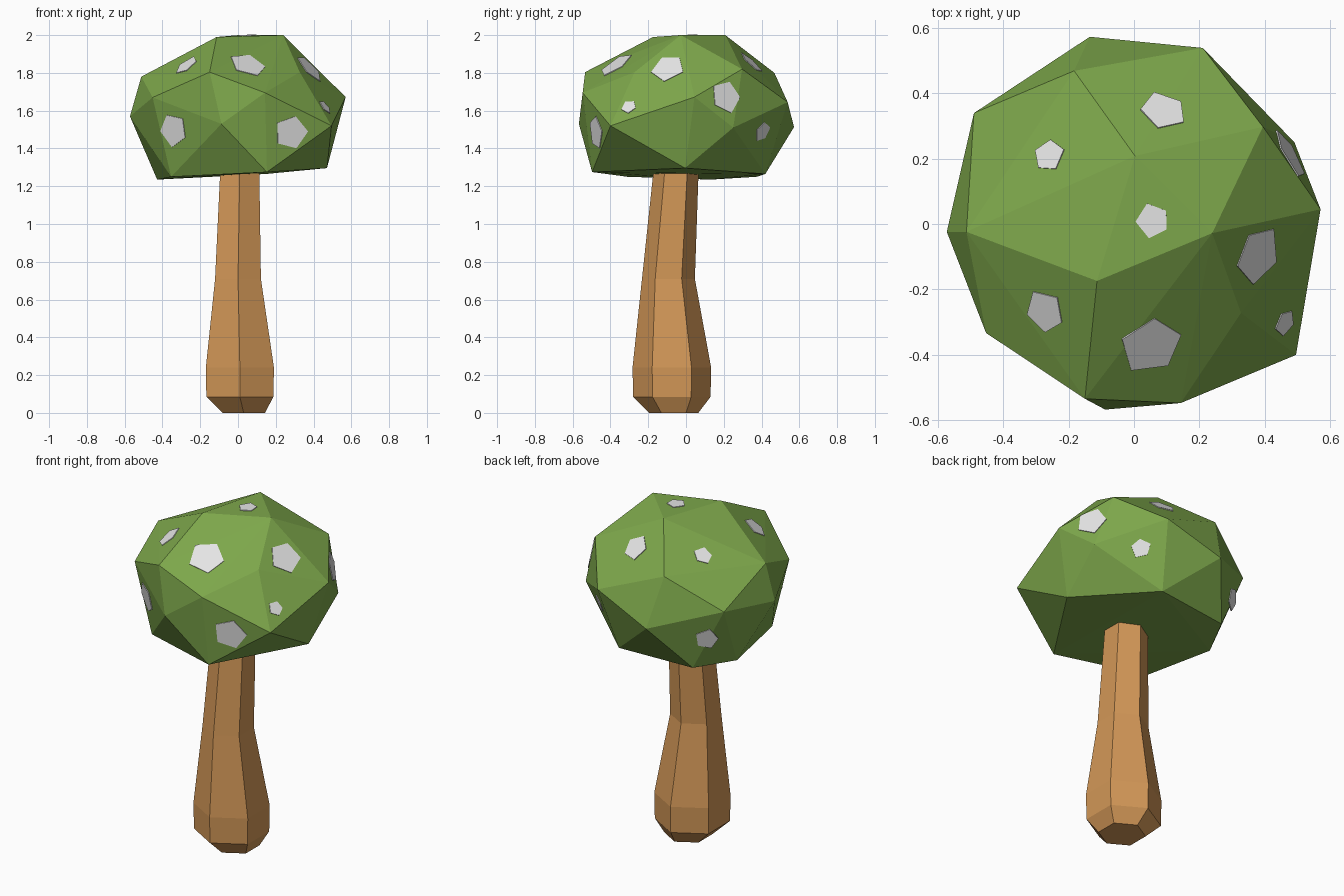
import bpy, bmesh, math, random
from mathutils import Vector
from mathutils.bvhtree import BVHTree

if "Cube" in bpy.data.objects:
    bpy.data.objects.remove(bpy.data.objects["Cube"])

random.seed(4)


def material(name, color):
    m = bpy.data.materials.new(name)
    m.diffuse_color = (*color, 1)
    m.use_nodes = True
    m.node_tree.nodes["Principled BSDF"].inputs["Base Color"].default_value = m.diffuse_color
    return m


GREEN = material("leaf green", (0.205, 0.385, 0.07))
BROWN = material("wood brown", (0.645, 0.31, 0.095))
PALE = material("pale spot", (0.78, 0.78, 0.78))


def make_object(name, bm, mat):
    bmesh.ops.recalc_face_normals(bm, faces=bm.faces)
    me = bpy.data.meshes.new(name)
    bm.to_mesh(me)
    me.materials.append(mat)
    ob = bpy.data.objects.new(name, me)
    bpy.context.collection.objects.link(ob)
    return ob


# Trunk: hexagonal rings (x, y, z, radius), swollen at the foot and bent
rings = [(0.03, -0.065, 0.0, 0.13), (0.01, -0.075, 0.085, 0.205),
         (0.01, -0.075, 0.24, 0.208), (0.0, -0.093, 0.71, 0.14),
         (0.01, -0.05, 1.32, 0.118)]
bm = bmesh.new()
loops = []
for x, y, z, r in rings:
    loops.append([bm.verts.new((x + r * math.cos(math.radians(60 * i - 90)),
                                y + r * math.sin(math.radians(60 * i - 90)), z))
                  for i in range(6)])
for a, b in zip(loops, loops[1:]):
    for i in range(6):
        j = (i + 1) % 6
        bm.faces.new((a[i], a[j], b[j], b[i]))
bm.faces.new(loops[0])
bm.faces.new(loops[-1])
make_object("trunk", bm, BROWN)

# Cap: faceted boulder, the hull of its corner points
corners = [
    # top
    (-0.113, -0.174, 1.99), (0.239, -0.028, 2.0), (0.003, 0.208, 2.0),
    # shoulder
    (-0.15, -0.534, 1.804), (0.327, -0.272, 1.804), (0.394, 0.297, 1.82),
    (-0.183, 0.468, 1.80), (-0.512, -0.024, 1.78),
    # widest belt
    (0.143, -0.547, 1.695), (0.495, -0.40, 1.52), (0.57, 0.045, 1.672),
    (0.49, 0.25, 1.51), (0.21, 0.538, 1.645), (-0.135, 0.572, 1.513),
    (-0.489, 0.339, 1.62), (-0.572, -0.024, 1.57), (-0.452, -0.333, 1.67),
    (-0.088, -0.567, 1.53),
    # underside
    (0.153, -0.497, 1.275), (-0.354, -0.31, 1.25), (0.471, -0.005, 1.296),
    (0.15, 0.42, 1.265), (-0.307, 0.374, 1.25), (-0.428, 0.13, 1.235)]
bm = bmesh.new()
for c in corners:
    bm.verts.new(c)
hull = bmesh.ops.convex_hull(bm, input=bm.verts)
bmesh.ops.delete(bm, geom=list({g for g in hull["geom_interior"]
                                if isinstance(g, bmesh.types.BMVert)}), context='VERTS')
bmesh.ops.recalc_face_normals(bm, faces=bm.faces)
tree = BVHTree.FromBMesh(bm)
make_object("cap", bm, GREEN)

# Spots: (ray start, ray direction, radius), laid flat on the facet they hit
down, back, left = (0, 0, -1), (0, 1, 0), (-1, 0, 0)
spots = [
    ((0.09, 0.345, 3), down, 0.08), ((-0.26, 0.21, 3), down, 0.053),
    ((0.06, 0.01, 3), down, 0.053), ((0.375, -0.095, 3), down, 0.092),
    ((0.46, -0.30, 3), down, 0.044), ((-0.27, -0.27, 3), down, 0.07),
    ((0.055, -0.37, 3), down, 0.098),
    ((-0.34, -3, 1.50), back, 0.093), ((0.28, -3, 1.485), back, 0.095),
    ((3, 0.21, 1.675), left, 0.092), ((3, 0.405, 1.49), left, 0.055),
    ((-1.6, 1.5, 1.44), (1.2, -1.13, 0), 0.068)]
bm = bmesh.new()
for start, direction, r in spots:
    hit, n, _, _ = tree.ray_cast(Vector(start), Vector(direction).normalized())
    if hit is None:
        continue
    side = Vector((0, 0, 1)).cross(n).normalized()
    up = n.cross(side)
    turn = random.uniform(0, 1.2)
    vs = []
    for i in range(5):
        a = turn + i * math.tau / 5
        p = hit + n * 0.004 + r * random.uniform(0.88, 1.08) * (math.cos(a) * side + math.sin(a) * up)
        vs.append(p)
    front = [bm.verts.new(p) for p in vs]
    rear = [bm.verts.new(p - n * 0.006) for p in vs]
    bm.faces.new(front)
    bm.faces.new(rear[::-1])
    for i in range(5):
        j = (i + 1) % 5
        bm.faces.new((front[i], rear[i], rear[j], front[j]))
make_object("cap_spots", bm, PALE)
